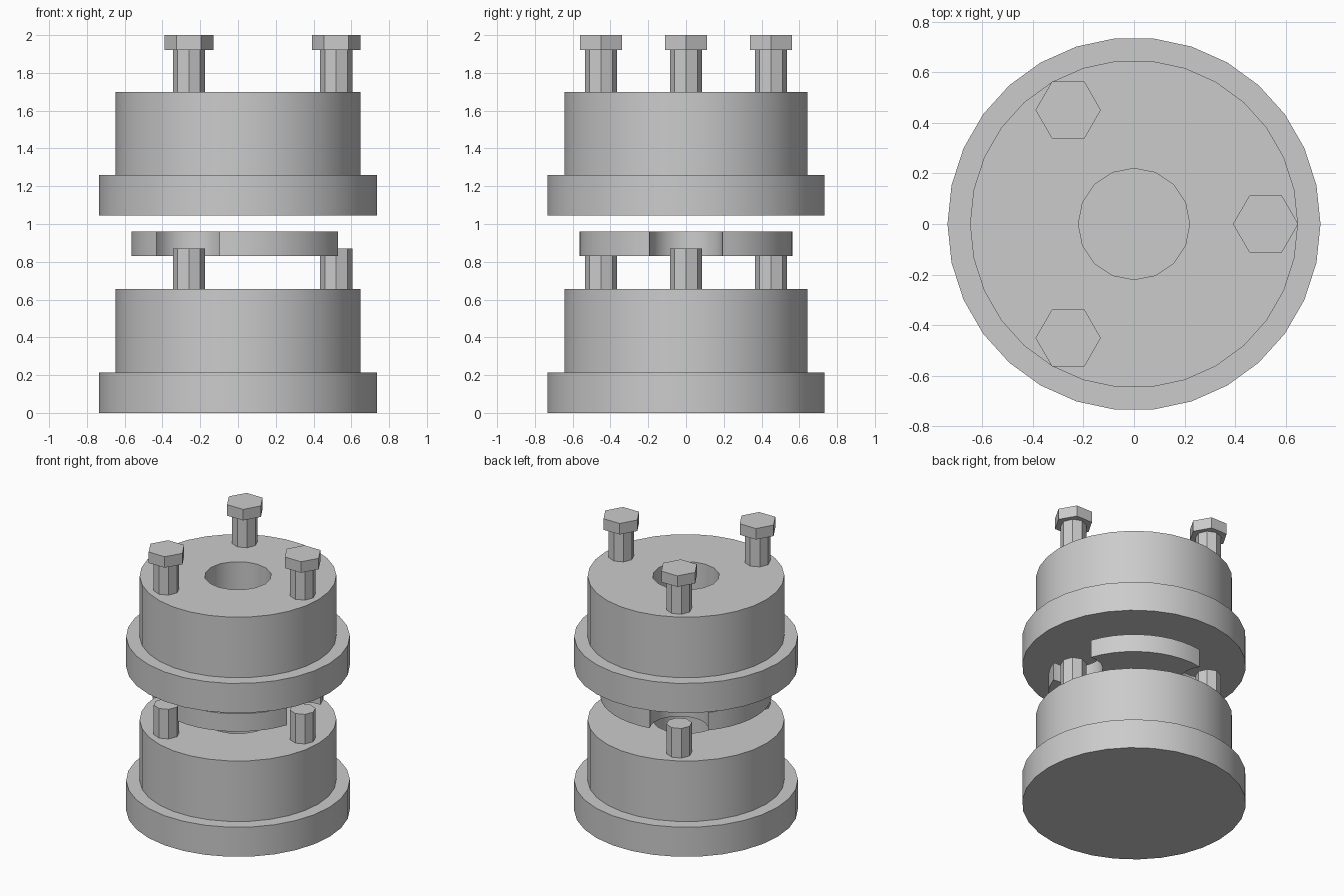
import bpy, bmesh
from math import cos, sin, radians, tau

if "Cube" in bpy.data.objects:
    bpy.data.objects.remove(bpy.data.objects["Cube"], do_unlink=True)

steel = bpy.data.materials.new("plain grey")
steel.use_nodes = True
GREY = (0.6, 0.6, 0.6, 1)
steel.diffuse_color = GREY
steel.node_tree.nodes["Principled BSDF"].inputs["Base Color"].default_value = GREY


def circle(radius, sides, x=0, y=0):
    return [(x + radius * cos(tau * i / sides), y + radius * sin(tau * i / sides))
            for i in range(sides)]


def stacked(name, sections, smooth=True):
    """Solid made by joining same-count outlines, each given as (outline, z)."""
    bm = bmesh.new()
    rings = [[bm.verts.new((x, y, z)) for x, y in outline] for outline, z in sections]
    bm.faces.new(rings[0][::-1])
    bm.faces.new(rings[-1])
    for low, high in zip(rings, rings[1:]):
        for i in range(len(low)):
            j = (i + 1) % len(low)
            bm.faces.new((low[i], low[j], high[j], high[i]))
    bmesh.ops.recalc_face_normals(bm, faces=bm.faces)
    mesh = bpy.data.meshes.new(name)
    bm.to_mesh(mesh)
    bm.free()
    mesh.materials.append(steel)
    obj = bpy.data.objects.new(name, mesh)
    bpy.context.collection.objects.link(obj)
    if smooth:
        shade(obj)
    return obj


def activate(obj):
    bpy.ops.object.select_all(action='DESELECT')
    obj.select_set(True)
    bpy.context.view_layer.objects.active = obj


def shade(obj):
    activate(obj)
    bpy.ops.object.shade_smooth_by_angle(angle=radians(30))


def hub(name, z):
    """Flanged hub with a blind bore in its top."""
    flange, body = circle(0.737, 30), circle(0.648, 30)
    obj = stacked(name, [(flange, z), (flange, z + 0.215),
                         (body, z + 0.215), (body, z + 0.655)], smooth=False)
    bore = circle(0.22, 16)
    cutter = stacked("bore_cutter", [(bore, z + 0.215), (bore, z + 0.8)], smooth=False)
    cutter.hide_render = True
    cut = obj.modifiers.new("bore", 'BOOLEAN')
    cut.object = cutter
    cut.solver = 'EXACT'
    activate(obj)
    bpy.ops.object.modifier_apply(modifier=cut.name)
    bpy.data.objects.remove(cutter, do_unlink=True)
    shade(obj)


# Two matching hubs
hub("lower_hub", 0)
hub("upper_hub", 1.045)

# Three bolts above, three studs below
BOLT_ANGLES = (0, 120, 240)
for n, angle in enumerate(BOLT_ANGLES, 1):
    x, y = 0.52 * cos(radians(angle)), 0.52 * sin(radians(angle))
    shaft = circle(0.085, 8, x, y)
    head = circle(0.129, 6, x, y)
    stacked(f"stud_{n}", [(shaft, 0.5), (shaft, 0.87)], smooth=False)
    stacked(f"bolt_shaft_{n}", [(shaft, 1.5), (shaft, 1.92)], smooth=False)
    stacked(f"bolt_head_{n}", [(head, 1.92), (head, 2.0)], smooth=False)

# Spacer disc with a round notch around each stud
outline = []
for angle in BOLT_ANGLES:
    a = radians(angle)
    for step in range(13):
        t = radians(-87 - 186 * step / 12)
        outline.append((0.52 * cos(a) + 0.193 * cos(a + t),
                        0.52 * sin(a) + 0.193 * sin(a + t)))
    for step in range(1, 10):
        t = a + radians(20 + 8 * step)
        if step < 10:
            outline.append((0.565 * cos(t), 0.565 * sin(t)))
stacked("spacer_disc", [(outline, 0.83), (outline, 0.96)])
